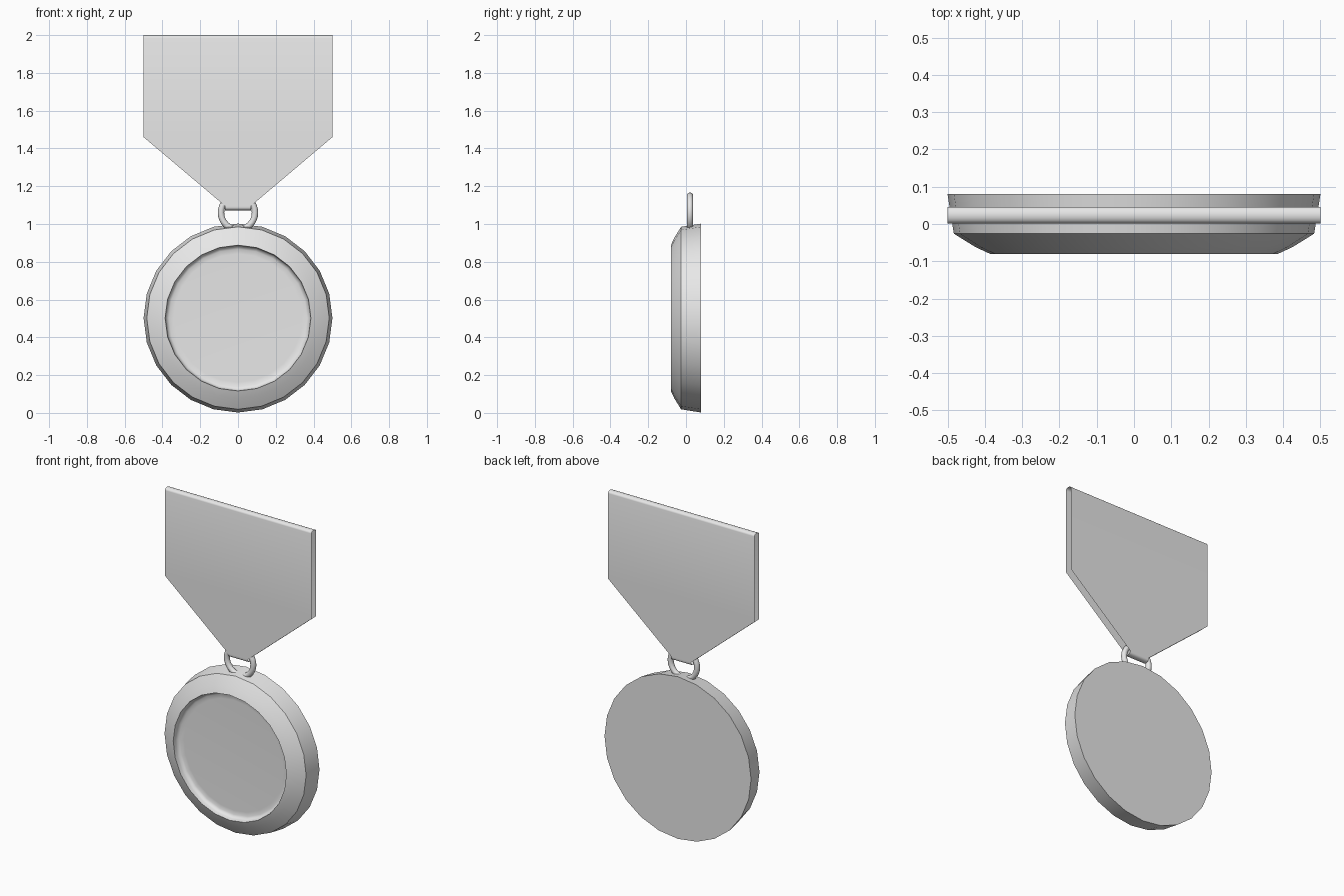
import bpy, bmesh
from math import sin, cos, pi, radians

cube = bpy.data.objects.get("Cube")
if cube:
    bpy.data.objects.remove(cube, do_unlink=True)

grey = bpy.data.materials.new("plain_grey")
grey.use_nodes = True
grey.diffuse_color = (0.8, 0.8, 0.8, 1)
grey.node_tree.nodes["Principled BSDF"].inputs["Base Color"].default_value = (0.8, 0.8, 0.8, 1)


def finish(obj, angle):
    """Give an object its colour and smooth shading that keeps sharp edges."""
    obj.data.materials.clear()
    obj.data.materials.append(grey)
    bpy.ops.object.select_all(action='DESELECT')
    obj.select_set(True)
    bpy.context.view_layer.objects.active = obj
    bpy.ops.object.shade_smooth_by_angle(angle=radians(angle))


def loft(name, loops, wrap_loops, wrap_points, caps, angle):
    """Skin a row of point loops, optionally closed in either direction."""
    bm = bmesh.new()
    rows = [[bm.verts.new(p) for p in loop] for loop in loops]
    n = len(rows[0])
    for i in range(len(rows) if wrap_loops else len(rows) - 1):
        a, b = rows[i], rows[(i + 1) % len(rows)]
        for j in range(n if wrap_points else n - 1):
            k = (j + 1) % n
            bm.faces.new((a[j], a[k], b[k], b[j]))
    if caps:
        bm.faces.new(rows[0])
        bm.faces.new(rows[-1])
    bmesh.ops.recalc_face_normals(bm, faces=bm.faces)
    mesh = bpy.data.meshes.new(name)
    bm.to_mesh(mesh)
    bm.free()
    obj = bpy.data.objects.new(name, mesh)
    bpy.context.collection.objects.link(obj)
    finish(obj, angle)
    return obj


# Medal disc: profile of (radius, y) turned around the y axis, with a dished face
SIDES, CENTRE = 24, 0.502
profile = [(0.5, 0.08), (0.483, -0.026), (0.425, -0.062), (0.386, -0.08),
           (0.383, -0.06), (0.378, -0.048), (0.365, -0.041), (0.34, -0.04)]
turns = [2 * pi * i / SIDES for i in range(SIDES)]
loft("medal_disc",
     [[(r * sin(t), y, CENTRE + r * cos(t)) for t in turns] for r, y in profile],
     False, True, True, 45)

# Hanging ring, threaded through the ribbon and sunk into the disc
bpy.ops.mesh.primitive_torus_add(major_radius=0.09, minor_radius=0.017,
                                 major_segments=32, minor_segments=12,
                                 location=(0, 0.021, 1.06), rotation=(pi / 2, 0, 0))
ring = bpy.context.object
ring.name = "hanging_ring"
finish(ring, 60)

# Ribbon: thin sheet folded into a closed loop, tapering to a narrow foot
MID, HALF, FOLD = 0.024, 0.022, 0.015
TOP, SHOULDER, FOOT = 2.0, 1.46, 1.072


def half_width(z):
    taper = 0.068 + (0.5 - 0.068) * (z - 1.095) / (SHOULDER - 1.095)
    return max(0.068, min(0.5, taper))


def fold(z, side):
    """Rounded fold from front to back at the top, back to front at the foot."""
    return [(MID - side * HALF * cos(t), z + side * FOLD * sin(t))
            for t in (pi * i / 8 for i in range(9))]


front = [(MID - HALF, z) for z in (1.095, SHOULDER)]
back = [(MID + HALF, z) for _, z in reversed(front)]
section = front + fold(TOP - FOLD, 1) + back + fold(FOOT + FOLD, -1)
loft("ribbon",
     [[(-half_width(z), y, z), (half_width(z), y, z)] for y, z in section],
     True, False, False, 60)
